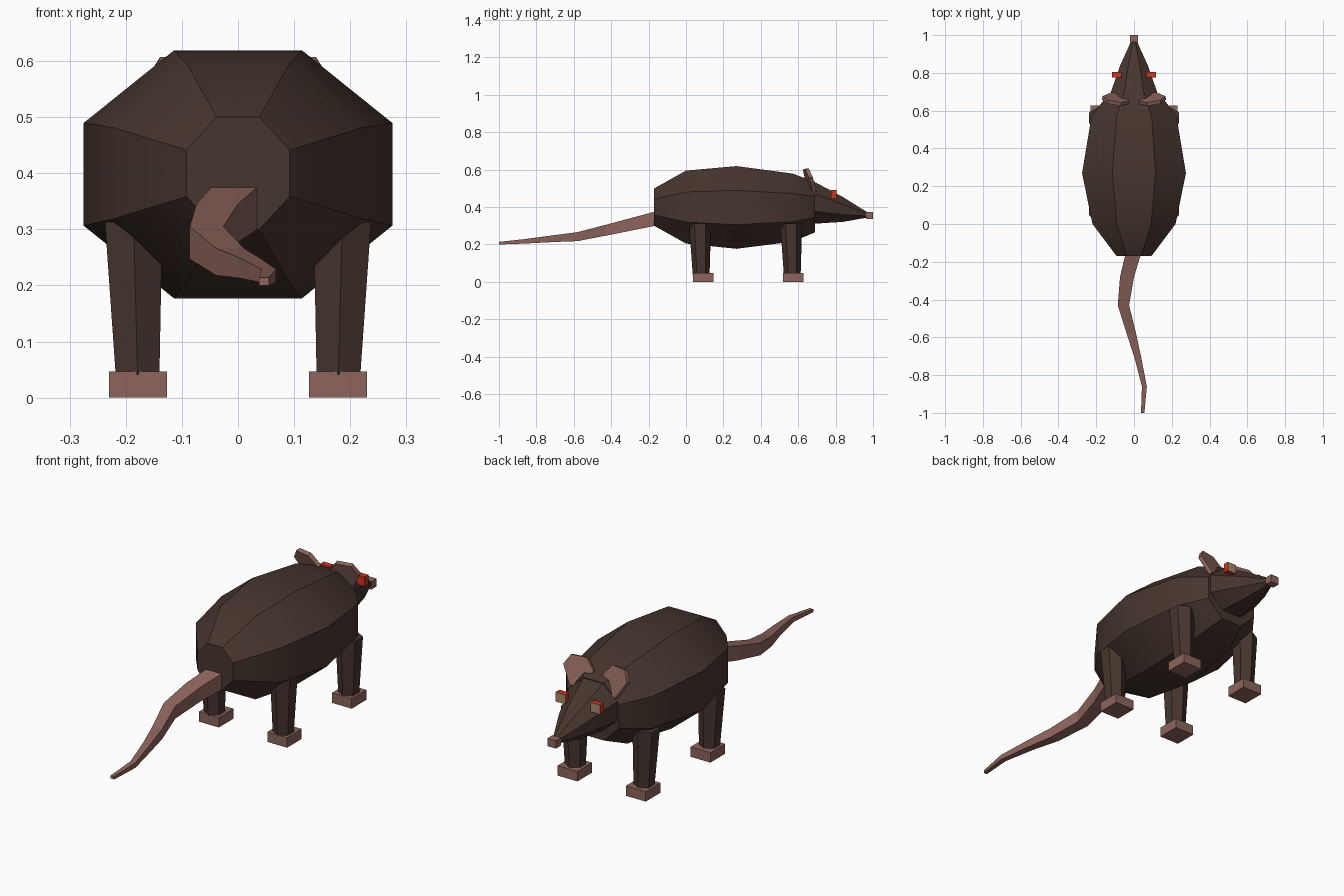
import bpy, bmesh, math
from mathutils import Matrix, Vector

if "Cube" in bpy.data.objects:
    bpy.data.objects.remove(bpy.data.objects["Cube"])


def material(name, rgb):
    m = bpy.data.materials.new(name)
    m.diffuse_color = (*rgb, 1)
    m.use_nodes = True
    m.node_tree.nodes["Principled BSDF"].inputs["Base Color"].default_value = m.diffuse_color
    return m


FUR = material("dark brown fur", (0.062, 0.036, 0.027))
SKIN = material("dusty pink skin", (0.27, 0.13, 0.108))
RED = material("red eye", (0.60, 0.035, 0.015))
TAN = material("tan pupil", (0.40, 0.25, 0.15))


def finish(name, bm, mats, smooth=None):
    bmesh.ops.recalc_face_normals(bm, faces=bm.faces)
    me = bpy.data.meshes.new(name)
    bm.to_mesh(me)
    bm.free()
    for m in mats:
        me.materials.append(m)
    ob = bpy.data.objects.new(name, me)
    bpy.context.collection.objects.link(ob)
    if smooth:
        bpy.ops.object.select_all(action='DESELECT')
        ob.select_set(True)
        bpy.context.view_layer.objects.active = ob
        bpy.ops.object.shade_smooth_by_angle(angle=math.radians(smooth))
    return ob


def loft(name, rings, mat, smooth=None):
    """Join rings of points with quads and cap both ends."""
    bm = bmesh.new()
    loops = [[bm.verts.new(p) for p in ring] for ring in rings]
    n = len(loops[0])
    for a, b in zip(loops, loops[1:]):
        for i in range(n):
            j = (i + 1) % n
            bm.faces.new((a[i], a[j], b[j], b[i]))
    bm.faces.new(loops[0])
    bm.faces.new(loops[-1])
    return finish(name, bm, [mat], smooth)


def octagon(y, zc, hw, hh):
    """Flat-topped octagon across the length of the animal."""
    k = 1 / math.cos(math.pi / 8)
    angles = [math.pi / 8 + i * math.pi / 4 for i in range(8)]
    return [(hw * k * math.cos(a), y, zc + hh * k * math.sin(a)) for a in angles]


def box(name, centre, size, mats):
    bm = bmesh.new()
    bmesh.ops.create_cube(bm, size=1, matrix=Matrix.Translation(centre) @ Matrix.Diagonal((*size, 1)))
    return finish(name, bm, mats)


# Barrel body
loft("body", [octagon(*r) for r in (
    (-0.17, 0.40, 0.092, 0.10),
    (0.00, 0.40, 0.22, 0.195),
    (0.27, 0.398, 0.275, 0.221),
    (0.57, 0.397, 0.225, 0.182),
    (0.69, 0.40, 0.135, 0.135))], FUR, 30)

# Pointed head and nose
loft("head", [octagon(*r) for r in (
    (0.66, 0.425, 0.128, 0.115),
    (0.70, 0.42, 0.122, 0.108),
    (0.84, 0.387, 0.073, 0.066),
    (0.975, 0.357, 0.012, 0.012))], FUR, 30)
box("nose", (0, 0.981, 0.355), (0.044, 0.038, 0.037), [SKIN])

# Tail: square section swept along a curving path (y, x, z, half width, half height)
tail = [(-0.165, -0.006, 0.338, 0.041, 0.038),
        (-0.28, -0.037, 0.311, 0.037, 0.034),
        (-0.43, -0.056, 0.276, 0.030, 0.029),
        (-0.58, -0.014, 0.242, 0.025, 0.024),
        (-0.71, 0.021, 0.231, 0.018, 0.018),
        (-0.86, 0.055, 0.217, 0.013, 0.012),
        (-1.00, 0.046, 0.207, 0.009, 0.007)]
loft("tail", [[(x + sx * w, y, z + sz * h)
               for sx, sz in ((-1, -1), (1, -1), (1, 1), (-1, 1))]
              for y, x, z, w, h in tail], SKIN)

for side, s in (("left", -1), ("right", 1)):
    # Hexagonal tapered legs with block feet
    for end, leg_y, foot_y in (("rear", 0.075, 0.092), ("front", 0.562, 0.573)):
        rings = []
        for z, r, x, dy in ((0.04, 0.045, 0.179, 0.006), (0.313, 0.059, 0.186, 0)):
            rings.append([(s * x + r * math.cos(a), leg_y + dy + r * math.sin(a), z)
                          for a in (math.pi / 6 + i * math.pi / 3 for i in range(6))])
        loft(f"{end}_leg_{side}", rings, FUR)
        box(f"{end}_foot_{side}", (s * 0.178, foot_y, 0.0235), (0.103, 0.109, 0.047), [SKIN])

    # Thin six-sided ears, leaning back and turned inward
    centre = Vector((s * 0.095, 0.66, 0.545))
    turn = (Matrix.Translation(centre) @ Matrix.Rotation(s * math.radians(10), 4, 'Z')
            @ Matrix.Rotation(math.radians(20), 4, 'X'))
    outline = [(-0.035, -0.068), (0.03, -0.068), (0.073, 0.015),
               (0.043, 0.062), (-0.03, 0.062), (-0.07, 0.01)]
    loft(f"ear_{side}", [[turn @ Vector((s * x, d, z)) for x, z in outline]
                         for d in (-0.01, 0.01)], SKIN)

    # Block eyes with a tan front face
    eye = box(f"eye_{side}", (s * 0.091, 0.79, 0.469), (0.05, 0.028, 0.045), [RED, TAN])
    for f in eye.data.polygons:
        f.material_index = 1 if f.normal.y > 0.9 else 0
